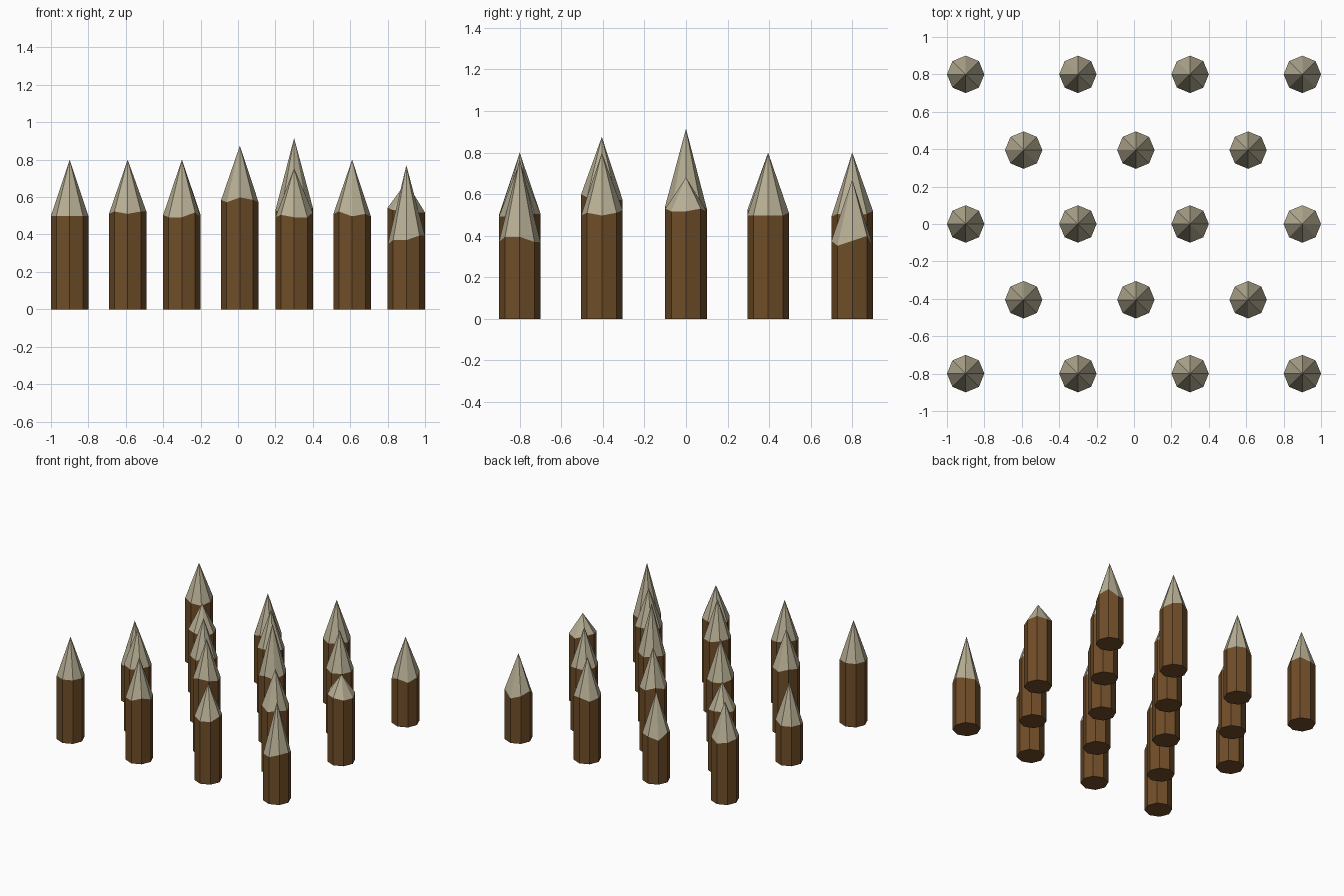
import bpy, bmesh, math, random

if "Cube" in bpy.data.objects:
    bpy.data.objects.remove(bpy.data.objects["Cube"])

random.seed(4)
SIDES, R = 8, 0.1


def material(name, rgb):
    m = bpy.data.materials.new(name)
    m.diffuse_color = (*rgb, 1)
    m.use_nodes = True
    m.node_tree.nodes["Principled BSDF"].inputs["Base Color"].default_value = m.diffuse_color
    return m


bark = material("bark", (0.16, 0.075, 0.022))
cut_wood = material("cut_wood", (0.48, 0.43, 0.30))


def stake(name, x, y, shoulder, tip, rough):
    """Eight-sided post with an uneven whittled point."""
    bm = bmesh.new()
    low, high = [], []
    for i in range(SIDES):
        a = 2 * math.pi * i / SIDES
        px, py = x + R * math.cos(a), y + R * math.sin(a)
        low.append(bm.verts.new((px, py, 0)))
        high.append(bm.verts.new((px, py, shoulder + random.choice((-rough, 0, rough)))))
    apex = bm.verts.new((x, y, tip))
    bm.faces.new(low[::-1])
    for i in range(SIDES):
        j = (i + 1) % SIDES
        bm.faces.new((low[i], low[j], high[j], high[i]))
        bm.faces.new((high[i], high[j], apex)).material_index = 1
    me = bpy.data.meshes.new(name)
    bm.to_mesh(me)
    bm.free()
    me.materials.append(bark)
    me.materials.append(cut_wood)
    bpy.context.collection.objects.link(bpy.data.objects.new(name, me))


# Staggered rows: y, x positions, (shoulder height, tip height) of each stake
OUTER, INNER = (-0.9, -0.3, 0.3, 0.9), (-0.59, 0.01, 0.61)
rows = [
    (-0.8, OUTER, [(0.5, 0.8), (0.505, 0.8), (0.505, 0.755), (0.37, 0.77)]),
    (-0.405, INNER, [(0.51, 0.8), (0.585, 0.875), (0.51, 0.8)]),
    (0.0, OUTER, [(0.31, 0.62), (0.505, 0.8), (0.53, 0.915), (0.53, 0.68)]),
    (0.395, INNER, [(0.48, 0.69), (0.51, 0.8), (0.51, 0.8)]),
    (0.8, OUTER, [(0.49, 0.77), (0.37, 0.69), (0.505, 0.8), (0.375, 0.67)]),
]
for r, (y, xs, heights) in enumerate(rows):
    for c, (x, (shoulder, tip)) in enumerate(zip(xs, heights)):
        rough = 0 if (r, c) == (0, 0) else 0.024 if shoulder < 0.4 else 0.013
        stake(f"stake_{r + 1}_{c + 1}", x, y, shoulder, tip, rough)
